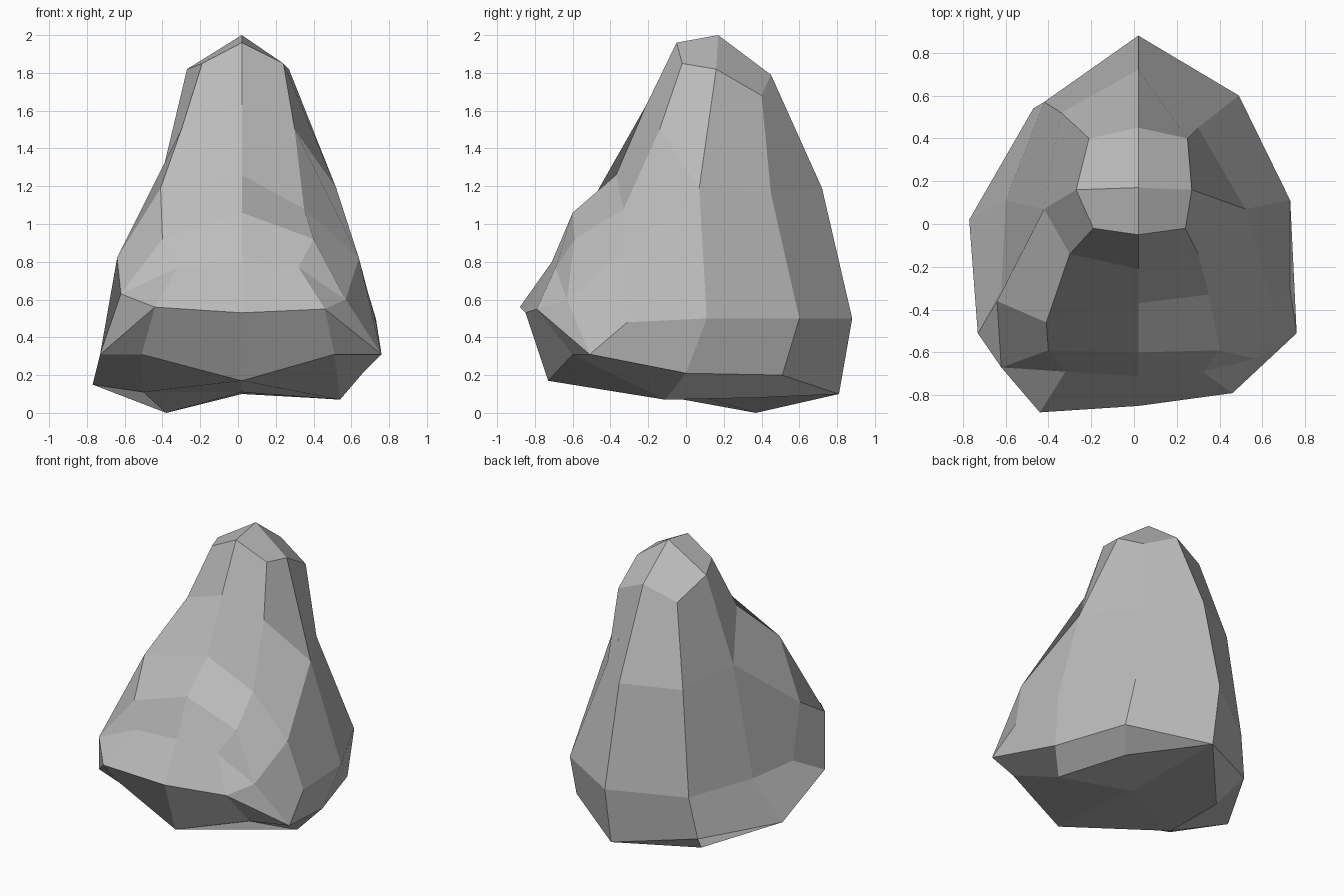
import bpy
import bmesh
from mathutils import Vector

default_cube = bpy.data.objects.get("Cube")
if default_cube:
    bpy.data.objects.remove(default_cube, do_unlink=True)

# Profiles running down the boulder; the centre line sits slightly off axis
CENTRE = 0.02


def on_centre(*points):
    return [Vector((CENTRE, y, z)) for y, z in points]


def on_flank(*points):
    return [Vector(p) for p in points]


centre_profiles = {
    "front": on_centre((.17, 2), (-.05, 1.96), (-.21, 1.63), (-.37, 1.26),
                       (-.6, 1.06), (-.71, .8), (-.85, .53), (-.73, .17), (0, .11)),
    "back": on_centre((.45, 1.79), (.72, 1.19), (.88, .5), (.81, .1)),
}
flank_profiles = {
    "shoulder": on_flank((.24, -.02, 1.85), (.3, -.14, 1.5), (.35, -.33, 1.08),
                         (.4, -.59, .92), (.32, -.69, .77), (.46, -.79, .55),
                         (.51, -.6, .31), (.54, -.11, .07)),
    "cheek": on_flank((.64, -.36, .82), (.57, -.63, .6)),
    "jaw": on_flank((.73, -.31, .48), (.76, -.51, .31)),
    "side": on_flank((.27, .16, 1.82), (.52, .07, 1.19), (.73, .11, .5), (.66, 0, .21)),
    "haunch": on_flank((.25, .4, 1.68), (.3, .45, 1.16), (.49, .6, .5),
                       (.5, .51, .2), (.38, .37, .08)),
}

# Offsets that break the symmetry on the mirrored flank
nudges = {
    ("shoulder", 0): (.05, 0, 0),
    ("shoulder", 2): (-.06, -.13, .11),
    ("shoulder", 5): (.02, -.09, .01),
    ("shoulder", 7): (.04, -.12, .04),
    ("cheek", 1): (-.05, -.04, .03),
    ("jaw", 0): (.11, 0, -.06),
    ("jaw", 1): (.03, 0, 0),
    ("side", 1): (.1, 0, 0),
    ("side", 2): (.13, 0, -.05),
    ("side", 3): (-.11, .02, -.06),
    ("haunch", 0): (.04, 0, .02),
    ("haunch", 1): (-.04, .07, 0),
    ("haunch", 2): (.07, -.03, -.06),
    ("haunch", 3): (.03, .03, -.05),
    ("haunch", 4): (0, 0, -.08),
}

bm = bmesh.new()


def add_profiles(profiles):
    return {name: [bm.verts.new(p) for p in points] for name, points in profiles.items()}


def mirrored(name, points):
    result = []
    for i, p in enumerate(points):
        shift = Vector(nudges.get((name, i), (0, 0, 0)))
        result.append(Vector((-p.x, p.y, p.z)) + shift)
    return result


def strip(path_a, path_b):
    """Bridge two paths with faces; repeated corners collapse to triangles."""
    for i in range(len(path_a) - 1):
        corners = [path_a[i], path_a[i + 1], path_b[i + 1], path_b[i]]
        corners = list(dict.fromkeys(corners))
        if len(corners) > 2:
            bm.faces.new(corners)


centre = add_profiles(centre_profiles)
front, back = centre["front"], centre["back"]
peak, base = front[0], front[-1]

left_flank = flank_profiles
right_flank = {name: mirrored(name, pts) for name, pts in flank_profiles.items()}

for flank in (left_flank, right_flank):
    part = add_profiles(flank)
    shoulder, cheek, jaw = part["shoulder"], part["cheek"], part["jaw"]
    side, haunch = part["side"], part["haunch"]
    brow, chin, foot = shoulder[:6], shoulder[5:], shoulder[-1]

    # Face of the boulder, from the peak down and under to the base
    strip(front, [side[0]] + shoulder)
    # Flank between the front and the side
    strip(brow + chin,
          side[:2] + cheek + [cheek[1]] * 2 + [jaw[1]] * 2 + [side[3]])
    strip(side[1:], [cheek[0]] + jaw)
    strip([cheek[0], jaw[0]], [cheek[1], jaw[1]])
    # Rear of the boulder
    strip(side + [foot], haunch)
    strip(haunch, back + [back[-1]])
    # Cap and underside
    strip([peak, back[0]], [side[0], haunch[0]])
    strip([base, back[-1]], [foot, haunch[-1]])

bmesh.ops.recalc_face_normals(bm, faces=bm.faces)

mesh = bpy.data.meshes.new("boulder")
bm.to_mesh(mesh)
bm.free()
boulder = bpy.data.objects.new("boulder", mesh)
bpy.context.collection.objects.link(boulder)

# Plain grey stone
stone = bpy.data.materials.new("grey_stone")
stone.use_nodes = True
colour = (.5, .5, .5, 1)
stone.diffuse_color = colour
stone.node_tree.nodes["Principled BSDF"].inputs["Base Color"].default_value = colour
mesh.materials.append(stone)
